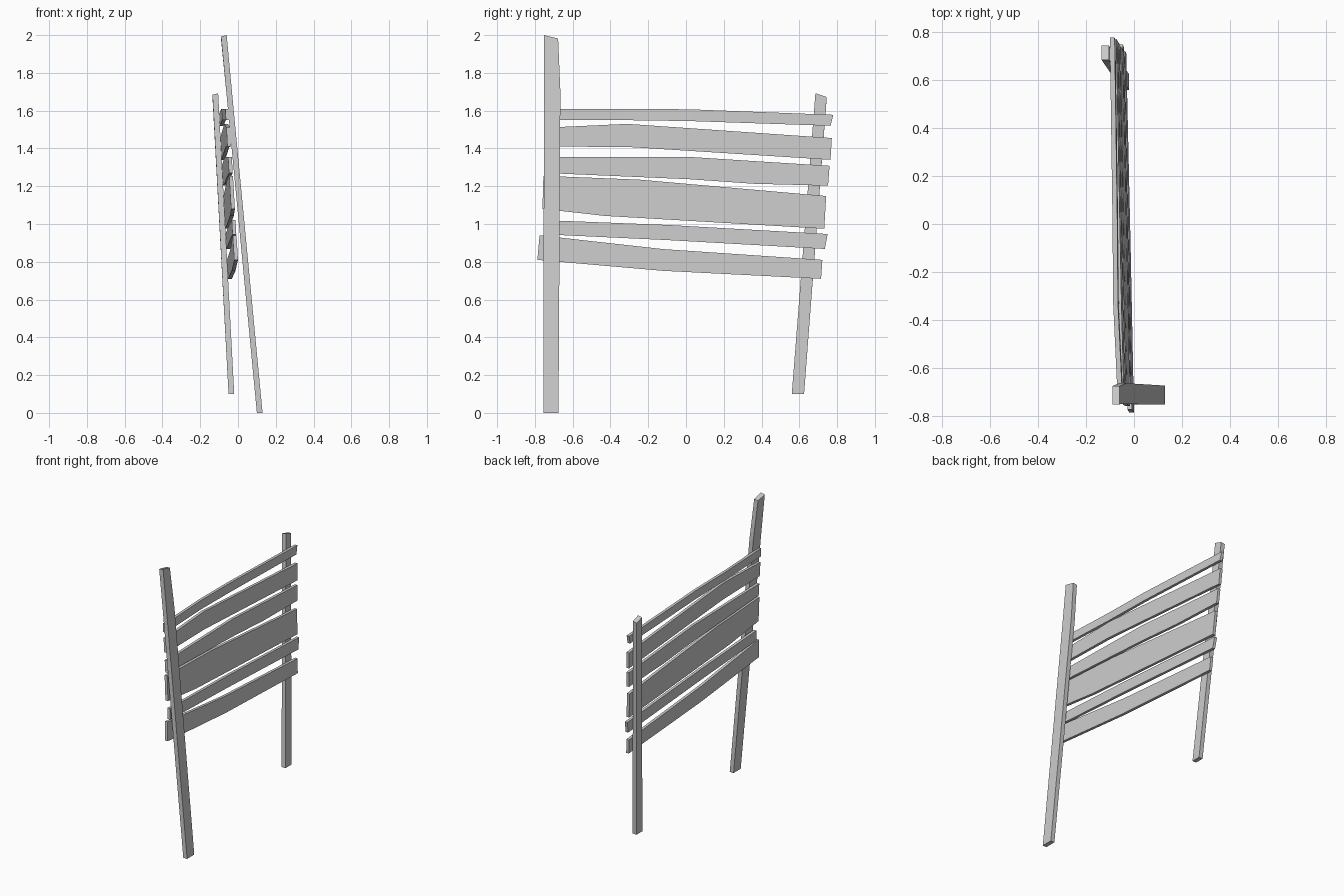
import bpy, bmesh

if "Cube" in bpy.data.objects:
    bpy.data.objects.remove(bpy.data.objects["Cube"])


def loft(name, sections):
    """Skin a list of four-cornered sections into a closed board."""
    bm = bmesh.new()
    rings = [[bm.verts.new(p) for p in s] for s in sections]
    for a, b in zip(rings, rings[1:]):
        for i in range(4):
            j = (i + 1) % 4
            bm.faces.new((a[i], a[j], b[j], b[i]))
    bm.faces.new(rings[0])
    bm.faces.new(rings[-1])
    bmesh.ops.recalc_face_normals(bm, faces=bm.faces)
    mesh = bpy.data.meshes.new(name)
    bm.to_mesh(mesh)
    bm.free()
    bpy.context.collection.objects.link(bpy.data.objects.new(name, mesh))


def post(name, stations, drop):
    """Stations: z, x min, x max, y min, y max; the top slopes down by drop."""
    sections = []
    for k, (z, x0, x1, y0, y1) in enumerate(stations):
        d = drop if k == len(stations) - 1 else 0
        sections.append([(x0, y0, z - d * 0.4), (x1, y0, z),
                         (x1, y1, z - d), (x0, y1, z - d * 1.2)])
    loft(name, sections)


# Leaning fence posts
post("tall_post", [(0, 0.10, 0.13, -0.755, -0.675),
                   (1.7, -0.062, -0.032, -0.752, -0.665),
                   (2.0, -0.09, -0.06, -0.753, -0.677)], 0.018)
post("short_post", [(0.10, -0.05, -0.02, 0.56, 0.625),
                    (1.692, -0.135, -0.105, 0.685, 0.745)], 0.02)


def plank_x(y, z):
    """Plank centre, running from behind the tall post to before the short one."""
    near = 0.036 - 0.058 * z
    far = -0.005 - 0.054 * z
    return near + (far - near) * (y + 0.75) / 1.5


# Warped planks: (bottom y, bottom z, top y, top z, sideways bow)
planks = [
    [(-0.745, 1.55, -0.745, 1.61, 0), (-0.33, 1.55, -0.33, 1.61, -0.01),
     (0.02, 1.545, 0.02, 1.607, -0.005), (0.765, 1.52, 0.78, 1.578, 0)],
    [(-0.745, 1.41, -0.745, 1.51, 0), (-0.31, 1.408, -0.31, 1.53, 0),
     (0.765, 1.34, 0.772, 1.455, 0)],
    [(-0.745, 1.27, -0.745, 1.355, 0), (0.02, 1.237, 0.02, 1.355, 0),
     (0.36, 1.213, 0.36, 1.333, 0), (0.752, 1.203, 0.76, 1.308, 0)],
    [(-0.76, 1.08, -0.755, 1.255, 0), (-0.43, 1.043, -0.25, 1.235, 0),
     (0.732, 0.975, 0.742, 1.148, 0)],
    [(-0.745, 0.945, -0.74, 1.02, 0), (-0.1, 0.915, -0.1, 0.995, 0),
     (0.735, 0.868, 0.75, 0.947, 0)],
    [(-0.787, 0.81, -0.775, 0.94, 0), (-0.12, 0.752, -0.12, 0.867, 0),
     (0.715, 0.71, 0.722, 0.81, 0)],
]
T = 0.01
for n, stations in enumerate(planks, 1):
    sections = []
    for yb, zb, yt, zt, bow in stations:
        xb, xt = plank_x(yb, zb) + bow, plank_x(yt, zt) + bow
        sections.append([(xb - T, yb, zb), (xb + T, yb, zb),
                         (xt + T, yt, zt), (xt - T, yt, zt)])
    loft(f"plank_{n}", sections)
